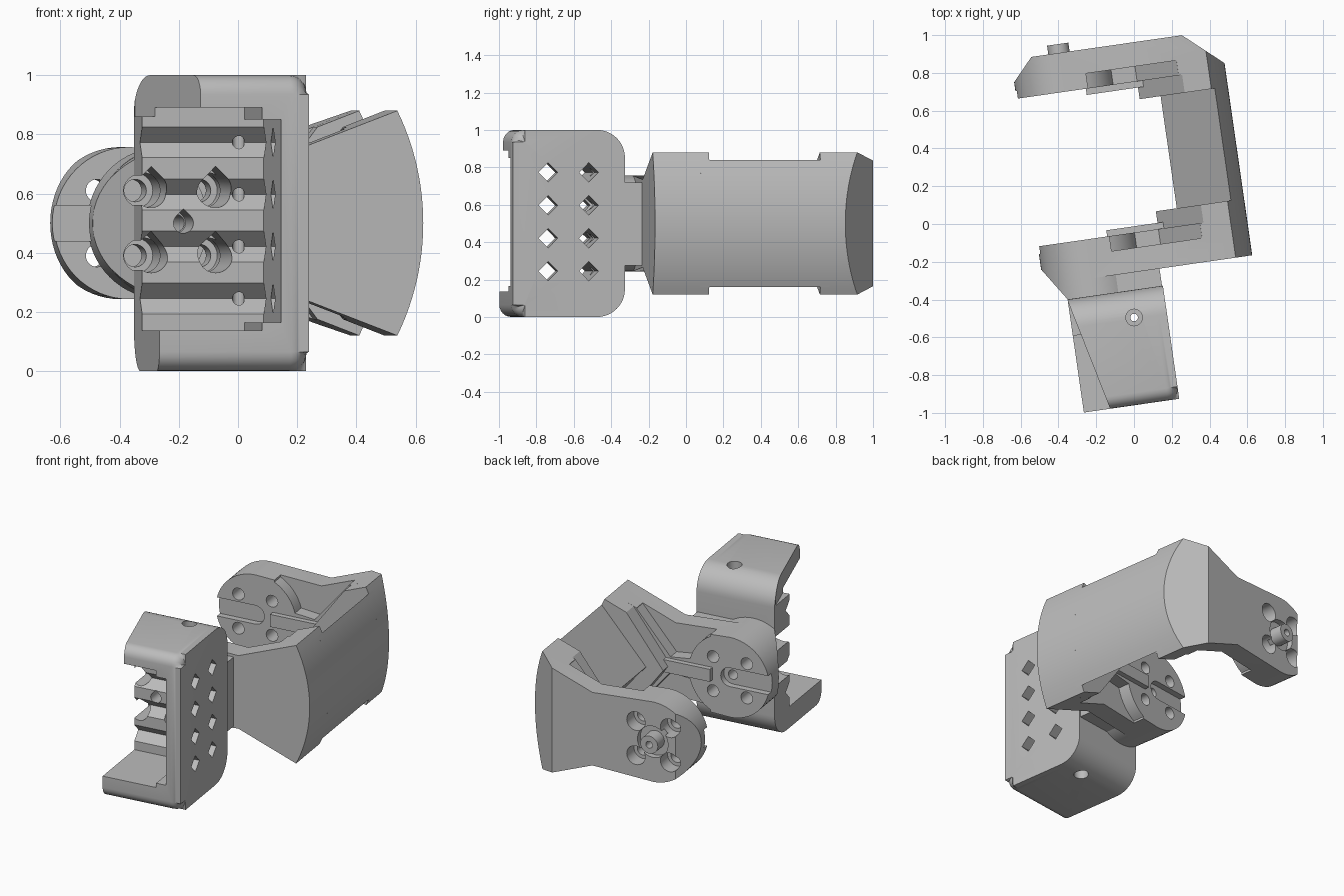
import bpy, bmesh
from math import sin, cos, radians, sqrt
from mathutils import Matrix

if "Cube" in bpy.data.objects:
    bpy.data.objects.remove(bpy.data.objects["Cube"], do_unlink=True)

grey = bpy.data.materials.new("plain grey")
grey.use_nodes = True
grey.diffuse_color = (0.5, 0.5, 0.5, 1)
grey.node_tree.nodes["Principled BSDF"].inputs["Base Color"].default_value = (0.5, 0.5, 0.5, 1)

TURN = Matrix.Rotation(radians(8.2), 4, "Z")
AXIS_U, MID = -0.264, 0.5      # joint axis
DISC_R, OUTER_R = 0.257, 0.86
parts = []


def prism(name, pts, a, b, axis, cap_bevel=0):
    """Extrude a 2D outline from a to b along u (x), v (y) or z."""
    place = {"u": lambda p, t: (t, p[0], p[1]),
             "v": lambda p, t: (p[0], t, p[1]),
             "z": lambda p, t: (p[0], p[1], t)}[axis]
    bm = bmesh.new()
    low = [bm.verts.new(place(p, a)) for p in pts]
    high = [bm.verts.new(place(p, b)) for p in pts]
    bm.faces.new(low)
    cap = bm.faces.new(high)
    n = len(pts)
    for i in range(n):
        j = (i + 1) % n
        bm.faces.new((low[i], low[j], high[j], high[i]))
    if cap_bevel:
        bmesh.ops.bevel(bm, geom=list(cap.edges), offset=cap_bevel, segments=6,
                        profile=0.5, affect="EDGES")
    bmesh.ops.recalc_face_normals(bm, faces=bm.faces)
    mesh = bpy.data.meshes.new(name)
    bm.to_mesh(mesh)
    bm.free()
    mesh.materials.append(grey)
    ob = bpy.data.objects.new(name, mesh)
    bpy.context.collection.objects.link(ob)
    return ob


def box(name, u, v, z):
    return prism(name, [(u[0], v[0]), (u[1], v[0]), (u[1], v[1]), (u[0], v[1])], *z, "z")


def arc(cx, cy, r, start, end, n=12):
    steps = [radians(start + (end - start) * i / n) for i in range(n + 1)]
    return [(cx + r * cos(t), cy + r * sin(t)) for t in steps]


def circle(cx, cy, r, n=28):
    return arc(cx, cy, r, 0, 360, n)[:-1]


def teardrop(cx, cy, r):
    return arc(cx, cy, r, -225, 45, 22) + [(cx, cy + r * sqrt(2))]


def diamond(cx, cy, r):
    return [(cx + r, cy), (cx, cy + r), (cx - r, cy), (cx, cy - r)]


def combine(ob, others, operation):
    """Run booleans on ob, bake the result and discard the helpers."""
    for other in others:
        other.hide_render = True
        mod = ob.modifiers.new(operation, "BOOLEAN")
        mod.operation, mod.solver, mod.object = operation, "EXACT", other
    bpy.context.view_layer.update()
    baked = bpy.data.meshes.new_from_object(
        ob.evaluated_get(bpy.context.evaluated_depsgraph_get()))
    ob.modifiers.clear()
    ob.data = baked
    for other in others:
        bpy.data.objects.remove(other, do_unlink=True)
    return ob


def screw_points(d=0.11):
    return [(AXIS_U + i * d, MID + j * d) for i in (-1, 1) for j in (-1, 1)]


def rim(half):
    """Outer curved edge of the yoke between two heights."""
    pts = []
    for i in range(25):
        z = -half + 2 * half * i / 24
        pts.append((AXIS_U + sqrt(OUTER_R ** 2 - z * z), MID + z))
    return pts


# Arms: v values are for the lower arm, mirrored for the upper one
def make_arm(name, flip):
    def span(a, b):
        return sorted((0.7 - a, 0.7 - b)) if flip else (a, b)
    plate = arc(AXIS_U, MID, DISC_R, 90, 270, 32) + [(0.13, 0.265)] + rim(0.38) + [(0.13, 0.735)]
    arm = prism(name, plate, *span(-0.253, -0.045), "v")
    flange = [(0.124, MID), (0.365, 0.175)] + rim(0.38) + [(0.365, 0.825)]
    extra = [prism("flange", flange, *span(-0.15, 0.05), "v"),
             box("rib", (-0.15, 0.16), span(-0.1, -0.012), (0.46, 0.54))]
    if not flip:
        extra.append(prism("joint_drum", circle(AXIS_U, MID, DISC_R - 0.001, 64),
                           -0.352, -0.1, "v"))
    combine(arm, extra, "UNION")
    cutters = []
    # scooped pockets between disc and flange
    for s in (1, -1):
        shape = arc(0, 0, 0.268, 62, 14) + [(0.388, 0.05), (0.61, 0.315), (0.63, 0.6), (0.126, 0.6)]
        shape = [(AXIS_U + p[0], MID + s * p[1]) for p in shape]
        cutters.append(prism("scoop", shape, *span(-0.125, 0.2), "v"))
    # horn slot and screw holes
    slot = [(-0.7, 0.56), (-0.7, 0.44)] + arc(AXIS_U, MID, 0.06, -90, 90)
    cutters.append(prism("slot", slot, *span(-0.085, 0.2), "v"))
    for u, z in screw_points():
        cutters.append(prism("hole", circle(u, z, 0.038), *span(-0.6, 0.2), "v"))
        cutters.append(prism("bore", circle(u, z, 0.06), *span(-0.6, -0.16), "v"))
    if flip:
        cutters.append(prism("recess", circle(AXIS_U, MID, 0.1), 0.915, 1.2, "v"))
        cutters.append(prism("tip_chamfer", [(-0.407, 0.958), (-0.515, 0.84), (-0.8, 0.53),
                                             (-0.8, 1.2), (-0.407, 1.2)], -0.2, 1.2, "z"))
        cutters.append(prism("corner_chamfer", [(0.39, 0.956), (0.60, 0.771), (0.9, 0.507),
                                                (0.9, 1.2), (0.39, 1.2)], -0.2, 1.2, "z"))
    else:
        cutters.append(prism("slant", [(-0.52, -0.17), (-0.404, -0.346), (-0.37, -0.4),
                                       (-0.8, -0.4), (-0.8, -0.17)], -0.2, 1.2, "z"))
        cutters.append(prism("centre_hole", circle(AXIS_U, MID, 0.03), -0.6, 0.2, "v"))
    parts.append(combine(arm, cutters, "DIFFERENCE"))


make_arm("lower_arm", False)
make_arm("upper_arm", True)

# Curved back panel with a wedge-shaped inner side
parts.append(prism("back_panel", [(0.236, MID)] + rim(0.34), 0.0, 0.7, "v"))

# Pivot stub on the upper arm
stub = prism("pivot_stub", circle(AXIS_U, MID, 0.057), 0.9, 1.0, "v")
parts.append(combine(stub, [prism("bore", circle(AXIS_U, MID, 0.022), 0.93, 1.2, "v")],
                     "DIFFERENCE"))

# Holder block with rounded back and one rounded side
F, B, RF, RB = -0.95, -0.345, 0.065, 0.15
outline = (arc(F + RF, RF, RF, 180, 270, 6) + arc(B - RB, RB, RB, 270, 360)
           + arc(B - RB, 1 - RB, RB, 0, 90) + arc(F + RF, 1 - RF, RF, 90, 180, 6))
block = prism("holder_block", outline, -0.405, 0.105, "u", cap_bevel=0.06)
combine(block, [box("neck", (-0.29, 0.1), (-0.4, -0.24), (0.275, 0.72))], "UNION")
cutters = [box("pocket", (-1, 0.01), (-1.2, -0.54), (0.165, 0.85)),
           box("deep_pocket", (-1, -0.055), (-1.2, -0.54), (0.137, 0.89)),
           prism("top_slant", [(-0.404, -0.36), (-0.264, -0.952), (-0.2, -1.22), (-1, -1.2),
                               (-1, -0.36)], 0.86, 1.2, "z")]
# grooves in the back wall running out as diamond holes in the side wall
for row in range(4):
    for v in (-0.54, -0.76):
        cutters.append(prism("groove", diamond(v, 0.245 + 0.176 * row, 0.052), -0.6, 0.3, "u"))
# screwdriver holes, centre hole and vertical hole
for u, z in screw_points():
    cutters.append(prism("access", teardrop(u, z, 0.058), -1.2, -0.2, "v"))
cutters.append(prism("centre", teardrop(AXIS_U, MID, 0.034), -1.2, -0.2, "v"))
for z in ((-0.2, 0.12), (0.88, 1.2)):
    cutters.append(prism("counterbore", circle(-0.07, -0.49, 0.044), *z, "z"))
cutters.append(prism("pin_hole", circle(-0.07, -0.49, 0.02), -0.3, 1.3, "z"))
parts.append(combine(block, cutters, "DIFFERENCE"))

# Turn the whole assembly and shade it
bpy.ops.object.select_all(action="DESELECT")
for ob in parts:
    ob.data.transform(TURN)
    ob.select_set(True)
bpy.context.view_layer.objects.active = parts[0]
bpy.ops.object.shade_smooth_by_angle(angle=radians(30))
